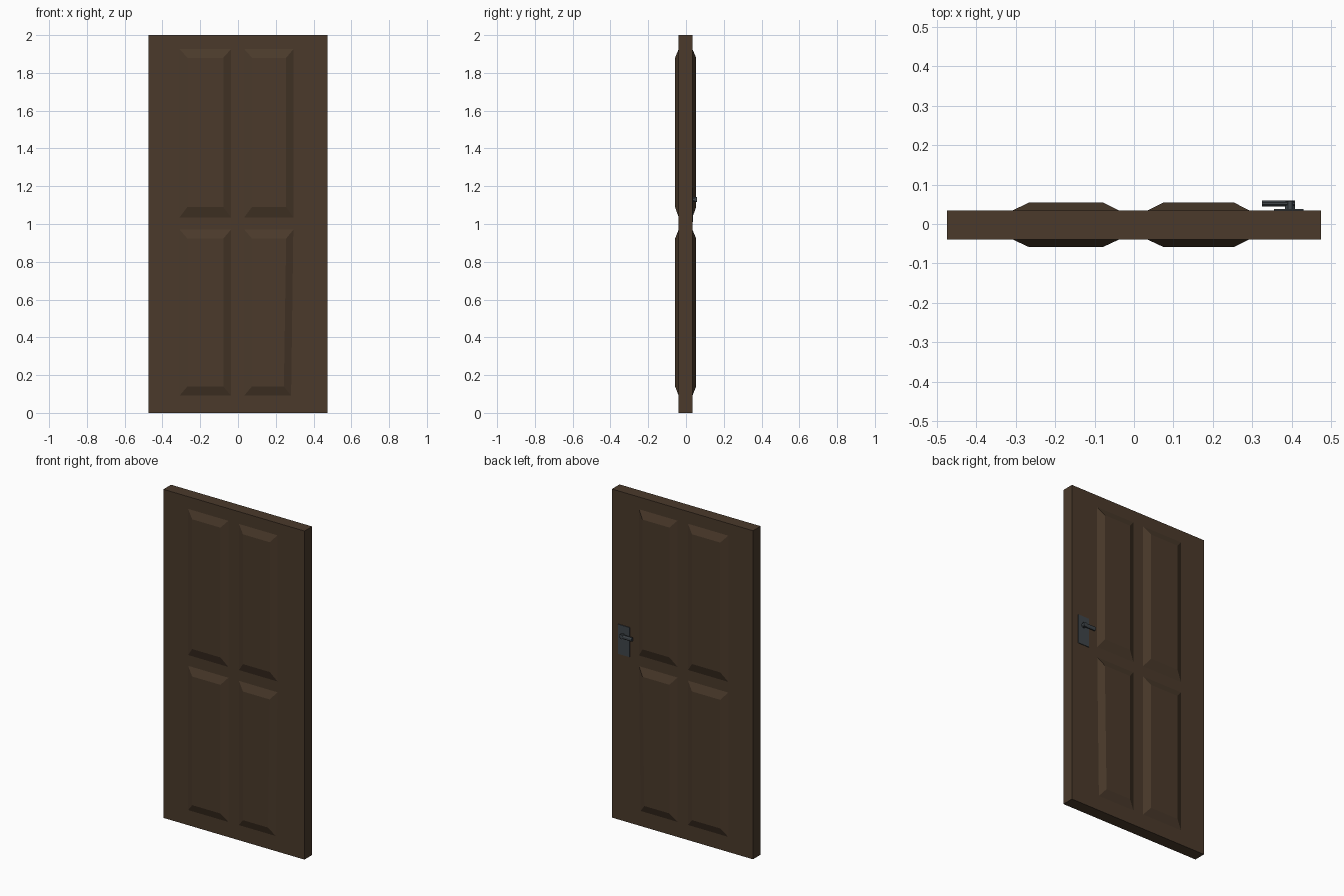
import bpy, bmesh, math
from mathutils import Matrix

if "Cube" in bpy.data.objects:
    bpy.data.objects.remove(bpy.data.objects["Cube"])


def material(name, rgb):
    m = bpy.data.materials.new(name)
    m.diffuse_color = (*rgb, 1)
    m.use_nodes = True
    m.node_tree.nodes["Principled BSDF"].inputs["Base Color"].default_value = m.diffuse_color
    return m


WOOD = material("dark_wood", (0.069, 0.042, 0.024))
METAL = material("dark_metal", (0.05, 0.06, 0.068))


def finish(name, bm, mat):
    bmesh.ops.recalc_face_normals(bm, faces=bm.faces)
    me = bpy.data.meshes.new(name)
    bm.to_mesh(me)
    bm.free()
    me.materials.append(mat)
    ob = bpy.data.objects.new(name, me)
    bpy.context.collection.objects.link(ob)
    return ob


def box(name, lo, hi, mat):
    bm = bmesh.new()
    bmesh.ops.create_cube(bm, size=1)
    for v in bm.verts:
        v.co = [(a + b) / 2 + c * (b - a) for a, b, c in zip(lo, hi, v.co)]
    return finish(name, bm, mat)


def raised_panel(name, outer, inner, y0, y1, taper):
    # bevelled field: outer rectangle on the slab, inner rectangle raised
    bm = bmesh.new()
    rings = []
    for (xa, xb, za, zb), y in ((outer, y0), (inner, y1)):
        rings.append([bm.verts.new(p) for p in
                      ((xa, y, za), (xb - taper, y, za), (xb, y, zb), (xa, y, zb))])
    a, b = rings
    for i in range(4):
        j = (i + 1) % 4
        bm.faces.new((a[i], a[j], b[j], b[i]))
    bm.faces.new(b)
    bm.faces.new(a[::-1])
    return finish(name, bm, WOOD)


def rod(name, center, axis, radius, length, squash, sides=8):
    bm = bmesh.new()
    bmesh.ops.create_cone(bm, cap_ends=True, segments=sides,
                          radius1=radius, radius2=radius, depth=length)
    turn = Matrix.Rotation(math.pi / sides, 4, 'Z')
    rot = Matrix.Rotation(math.radians(90), 4, axis)
    mat = (Matrix.Translation(center) @ Matrix.Diagonal((1, squash, 1, 1)) @ rot @ turn)
    bmesh.ops.transform(bm, matrix=mat, verts=bm.verts)
    return finish(name, bm, METAL)


# Door slab
box("door_slab", (-0.475, -0.039, 0), (0.475, 0.034, 2), WOOD)

# Four raised panels on each face
columns = [("left", (-0.313, -0.033), (-0.268, -0.078)),
           ("right", (0.029, 0.297), (0.074, 0.255))]
rows = [("upper", (1.03, 1.93), (1.09, 1.88), 0),
        ("lower", (0.087, 0.975), (0.14, 0.923), 0.012)]
for side, y0, y1 in (("front", -0.037, -0.058), ("back", 0.032, 0.054)):
    for cname, xo, xi in columns:
        for rname, zo, zi, taper in rows:
            raised_panel(f"{side}_{rname}_{cname}_panel", (*xo, *zo), (*xi, *zi),
                         y0, y1, taper if cname == "right" else 0)

# Handle on the back face: plate, stem, lever
box("handle_plate", (0.355, 0.03, 1.01), (0.43, 0.038, 1.19), METAL)
rod("handle_stem", (0.396, 0.046, 1.13), 'X', 0.014, 0.026, 1)
rod("handle_lever", (0.367, 0.052, 1.13), 'Y', 0.013, 0.084, 0.62)
